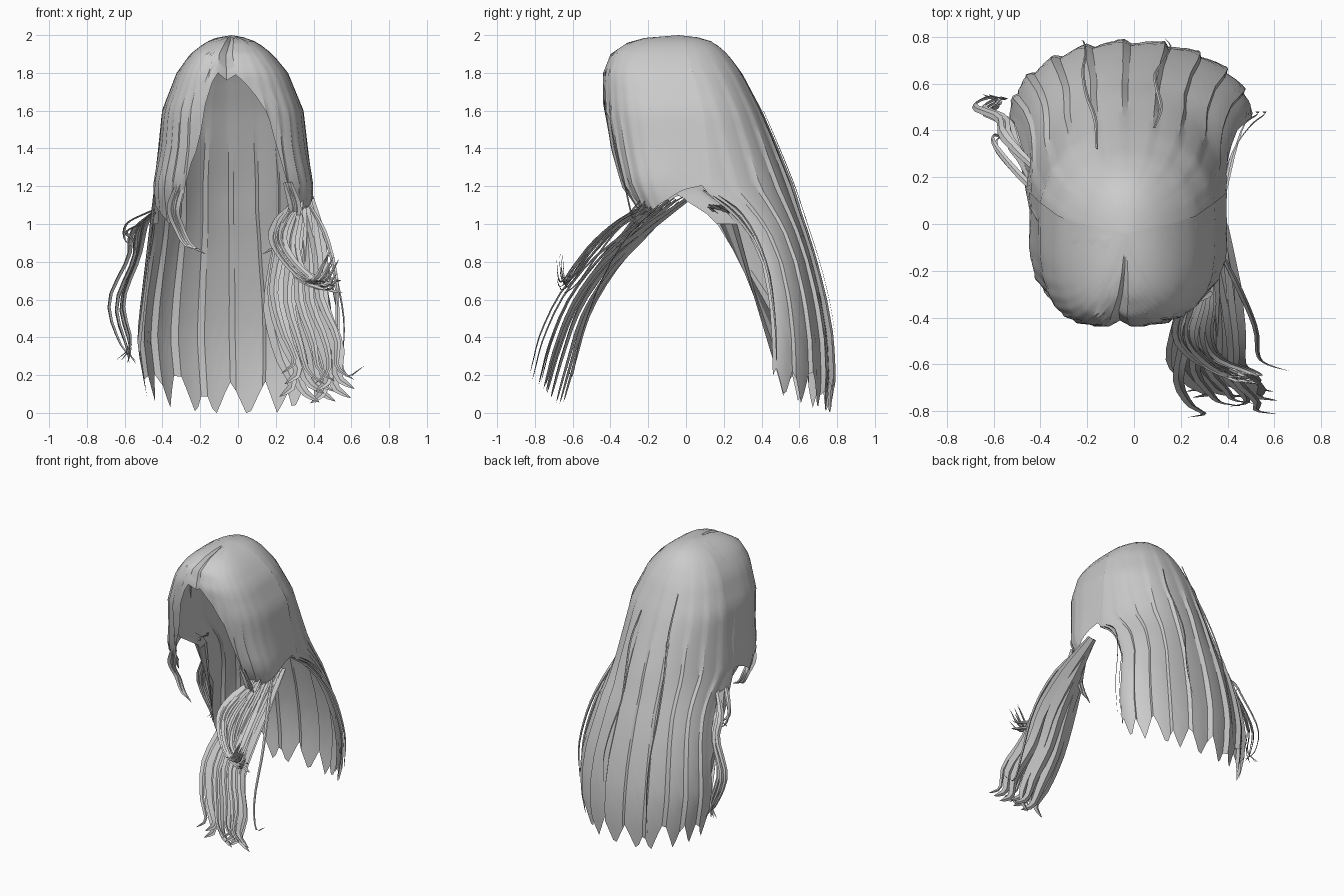
import bpy, bmesh, math, random
from mathutils import Vector

random.seed(4)
cube = bpy.data.objects.get("Cube")
if cube:
    bpy.data.objects.remove(cube)

hair = bpy.data.materials.new("hair_grey")
hair.use_nodes = True
GREY = (0.6, 0.6, 0.6, 1)
hair.diffuse_color = GREY
hair.node_tree.nodes["Principled BSDF"].inputs["Base Color"].default_value = GREY


def finish(name, bm, angle=30):
    mesh = bpy.data.meshes.new(name)
    bm.to_mesh(mesh)
    bm.free()
    mesh.materials.append(hair)
    obj = bpy.data.objects.new(name, mesh)
    bpy.context.collection.objects.link(obj)
    bpy.ops.object.select_all(action='DESELECT')
    obj.select_set(True)
    bpy.context.view_layer.objects.active = obj
    bpy.ops.object.shade_smooth_by_angle(angle=math.radians(angle))


def lookup(table, x):
    # Linear interpolation in rows sorted by their first number
    if x <= table[0][0]:
        return table[0][1:]
    for a, b in zip(table, table[1:]):
        if x <= b[0]:
            f = (x - a[0]) / (b[0] - a[0])
            return [p + (q - p) * f for p, q in zip(a[1:], b[1:])]
    return table[-1][1:]


def power(v, p):
    return math.copysign(abs(v) ** p, v)


def sheet(name, angles, rows, point, bottom):
    # Columns of hair running from the crown down to a shaped lower edge
    bm = bmesh.new()
    cols = []
    for t in angles:
        low = bottom(t)
        cols.append([bm.verts.new(point(t, 2 - (2 - low) * (i / rows) ** 1.5))
                     for i in range(rows + 1)])
    for a, b in zip(cols, cols[1:]):
        for i in range(rows):
            bm.faces.new((a[i], a[i + 1], b[i + 1], b[i]))
    bmesh.ops.remove_doubles(bm, verts=bm.verts, dist=0.0005)
    finish(name, bm)


# Height, centre x, front y, widest y, back y, half width
RINGS = [(0, -.01, .15, .46, .77, .46), (.2, -.01, .15, .46, .785, .50),
         (.4, -.015, .15, .455, .775, .52), (.6, -.015, .1, .44, .74, .50),
         (.8, -.02, 0, .40, .69, .46), (.95, -.02, -.2, .33, .645, .435),
         (1.05, -.025, -.28, .25, .61, .42), (1.2, -.025, -.34, .07, .565, .42),
         (1.4, -.025, -.41, .04, .485, .395), (1.6, -.028, -.44, .02, .40, .375),
         (1.8, -.03, -.44, -.03, .295, .295), (1.9, -.035, -.40, -.05, .22, .218),
         (1.96, -.035, -.31, -.05, .15, .14), (1.985, -.035, -.22, -.05, .09, .085),
         (2, -.035, -.04, -.04, -.04, 0)]
CLUMP = 18


# Back curtain: overlapping clumps ending in points, wrapping under the right ear
def back_point(t, z):
    cx, front, mid, back, w = lookup(RINGS, z)
    a = math.radians(t)
    saw = (t / CLUMP) % 1 - 0.5
    k = 1 + 0.08 * saw * min(1, (2 - z) * 0.7) * max(0, math.cos(a)) ** 0.5
    return (cx + w * k * power(math.sin(a), .95),
            mid + (back - mid) * k * power(math.cos(a), .95), z)


def back_bottom(t):
    if t < -90:
        return 1.0
    clump = math.floor(t / CLUMP)
    notch = abs(((t / CLUMP) % 1) - 0.4 - 0.15 * math.sin(clump * 2.3)) * 1.9
    return max(0, 0.13 * (abs(t) / 90) ** 1.5 + 0.19 * min(1, notch) - 0.03)


sheet("back_hair", range(90, -112, -3), 30, back_point, back_bottom)

# Front hair: parted in the middle, framing the face opening unevenly
EDGE = [(-90, 1.18), (-75, 1.12), (-55, 1.05), (-42, 1.0), (-30, 1.07), (-22, 1.15),
        (-18, 1.32), (-13, 1.42), (-10, 1.6), (-6, 1.75), (-3, 1.8), (0, 1.77), (3, 1.79),
        (9, 1.74), (15, 1.68), (24, 1.55), (30, 1.35), (34, 1.15), (40, 1.06), (55, 1.07),
        (75, 1.13), (90, 1.2)]


def front_point(t, z):
    cx, front, mid, back, w = lookup(RINGS, max(z, 1.2))
    front += max(0, 1.2 - z) * 0.5
    a = math.radians(t)
    k = 1 + 0.03 * (abs(t) / 12 % 1 - 0.5) * min(1, (2 - z) * 2) * math.cos(a)
    # Slight bulge where the sides are gathered
    k += 0.06 * max(0, 1 - abs(z - 1.2) / 0.2) * abs(math.sin(2 * a))
    dip = 0.025 if t == 0 and z < 1.99 else 0
    cx -= 0.03 * math.cos(a) ** 4 * min(1, (2 - z) * 10)
    return (cx + w * k * power(math.sin(a), .62),
            mid + (front - mid) * k * power(math.cos(a), .62) + dip, z - dip * 0.4)


def front_bottom(t):
    return lookup(EDGE, t)[0]


sheet("front_hair", range(-93, 94, 3), 18, front_point, front_bottom)


# Tapered strands
def spline(pts, n):
    p = [Vector(q) for q in pts]
    p = [2 * p[0] - p[1]] + p + [2 * p[-1] - p[-2]]
    out = []
    for i in range(n + 1):
        u = i / n * (len(p) - 3)
        j = min(int(u), len(p) - 4)
        u -= j
        a, b, c, d = p[j:j + 4]
        out.append(0.5 * (2 * b + (c - a) * u + (2 * a - 5 * b + 4 * c - d) * u * u
                          + (3 * b - a - 3 * c + d) * u ** 3))
    return out


def strand(bm, pts, width, side=(1, 0, 0), n=16):
    path = spline(pts, n)
    rows = []
    for i, c in enumerate(path):
        tan = (path[min(i + 1, n)] - path[max(i - 1, 0)]).normalized()
        s = Vector(side)
        s = (s - tan * s.dot(tan)).normalized()
        s = s * width * 0.5 * min(1, 0.45 + 3 * i / n) * (1.001 - i / n) ** 0.6
        up = s.cross(tan) * 0.4
        rows.append([bm.verts.new(v) for v in (c - s, c + up, c + s)])
    for a, b in zip(rows, rows[1:]):
        for j in range(2):
            bm.faces.new((a[j], a[j + 1], b[j + 1], b[j]))


def jitter(pts, amount, push=(0, 0, 0)):
    # Strands share a root and spread towards the tip
    off = Vector([random.uniform(-1, 1) for _ in range(3)]) * amount + Vector(push)
    return [Vector(p) + off * (0.2 + 0.8 * min(1, 1.5 * i / (len(pts) - 1)))
            for i, p in enumerate(pts)]


# Long lock falling forward over the left shoulder, in three layers
bm = bmesh.new()
for layer in (-1, 0, 1):
    for i in range(5):
        k = i / 2 - 1
        flick = 0.08 if i % 3 else -0.08
        pts = [(.34 + .03 * k, -.10 + .1 * k, 1.13), (.33 + .06 * k, -.26 + .04 * k, .97),
               (.32 + .10 * k, -.44, .77), (.31 + .12 * k, -.58, .55),
               (.38 + .14 * k, -.66, .32), (.41 + .11 * k, -.70, .17),
               (.42 + .11 * k + flick, -.715, .10)]
        cup = .04 * k * k
        strand(bm, jitter(pts, .02, (0, -.055 * layer - cup, .05 * layer + cup)),
               .14 if layer < 1 else .07)
finish("left_front_lock", bm)

# Shorter tufts flicking out of that lock
bm = bmesh.new()
for i in range(12):
    k = i / 11
    pts = [(.32, -.2, 1.13 - .05 * k), (.22 + .10 * k, -.36, 1.03 - .03 * k),
           (.19 + .12 * k, -.49, .93 - .08 * k), (.28 + .07 * k, -.59, .80 - .08 * k),
           (.40 + .09 * k, -.65, .71 - .04 * k), (.50 + .04 * k, -.67, .88 - .22 * k)]
    strand(bm, jitter(pts, .025), .06)
strand(bm, [(.36, -.1, 1.13), (.46, -.3, .95), (.52, -.45, .7),
            (.53, -.56, .4), (.57, -.6, .2), (.67, -.63, .25)], .03)
finish("left_lock_tufts", bm)

# Strands along the open edges of the back curtain
bm = bmesh.new()
for i in range(2):
    d = .03 * i
    strand(bm, [(.38, .09 + d, 1.18), (.42, .27 + d, 1.04), (.47 + d, .42, .80),
                (.53 + d, .47, .5), (.52 + d, .48, .25)], .03, (.6, .8, 0))
finish("left_loose_strands", bm)

bm = bmesh.new()
for i in range(6):
    k = i / 5
    pts = [(-.40, .12 + .1 * k, 1.1), (-.48 - .07 * k, .28 + .1 * k, 1.01 - .05 * k),
           (-.52 - .05 * k, .41 + .05 * k, .82), (-.60 - .07 * k, .46 + .05 * k, .58),
           (-.56 - .05 * k, .50 + .05 * k, .36), (-.64 + .11 * k, .54, .27)]
    strand(bm, jitter(pts, .015), .05, (.6, .8, 0))
for d in (0, .04):
    strand(bm, [(-.40, .12, 1.09), (-.5, .22, 1.05 - d), (-.59, .33, 1.0 - d),
                (-.60 + d, .38, .92), (-.54, .36, .86)], .035, (.6, .8, 0))
finish("right_loose_strands", bm)

# Curled ends framing the face
bm = bmesh.new()
for sx, cx, n in ((-1, -.03, 2), (1, -.01, 2)):
    for i in range(n):
        d = .025 * i
        strand(bm, [(cx + sx * (.26 + d), -.33, 1.22), (cx + sx * (.30 + d), -.30, 1.08),
                    (cx + sx * (.27 + d), -.27, .98), (cx + sx * (.22 + d), -.28, .89),
                    (cx + sx * (.14 + d), -.31, .84 + d)], .05)
finish("face_framing_curls", bm)

# Fine strands lying over the back curtain
bm = bmesh.new()
for t0, top, low in ((-22, 1.75, .15), (16, 1.6, .4)):
    pts = []
    for i in range(7):
        x, y, z = back_point(t0, top + (low - top) * i / 6)
        pts.append((x * 1.03 + .02 * math.sin(i * 1.7), y + .02, z))
    strand(bm, pts, .02, n=20)
finish("back_fine_strands", bm)
